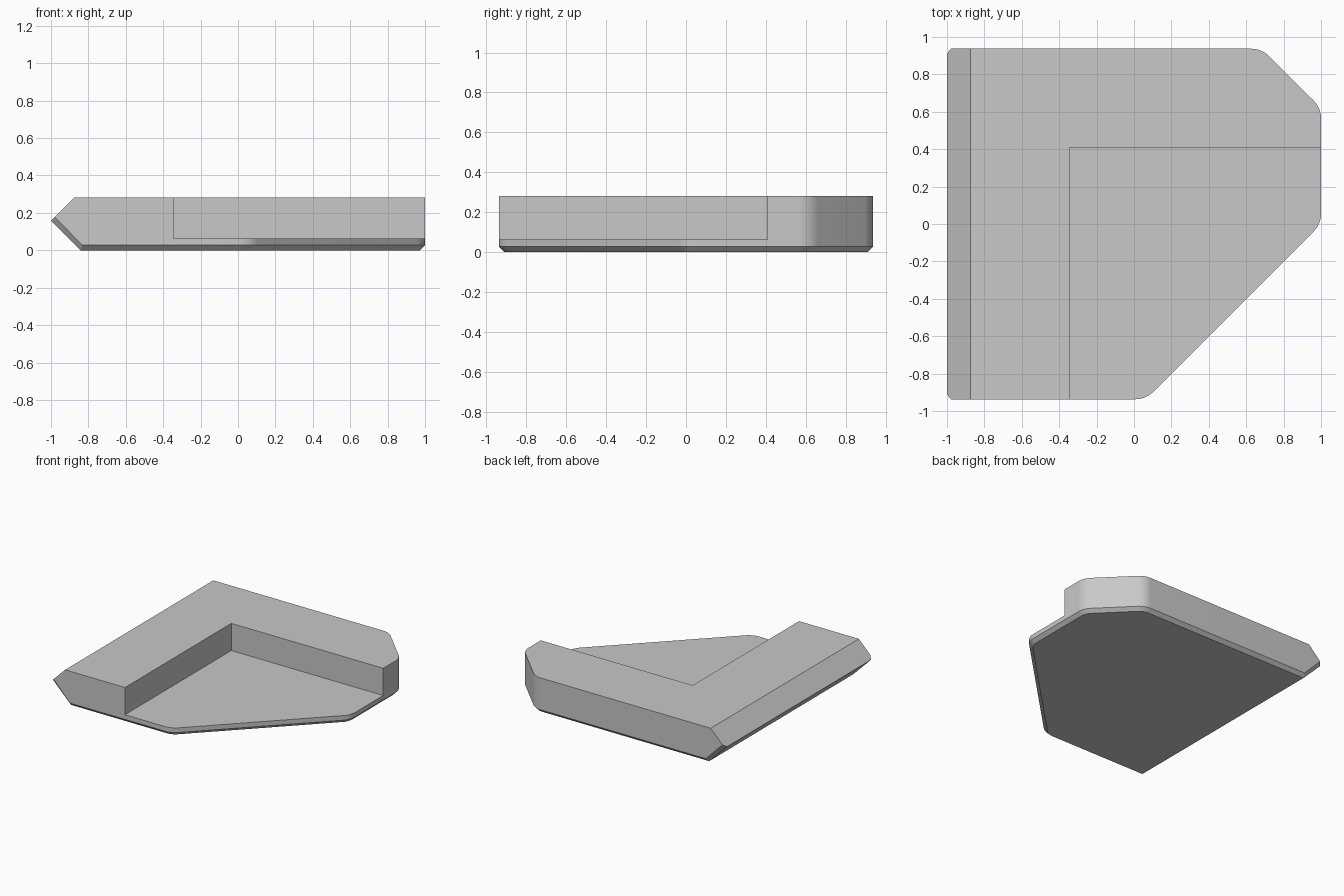
import bpy, bmesh, math
from mathutils import Vector

default = bpy.data.objects.get("Cube")
if default:
    bpy.data.objects.remove(default, do_unlink=True)

HALF_Y, HEIGHT, CHAMFER, RADIUS = 0.937, 0.282, 0.027, 0.135
TIP_Z, FLOOR_Z = 0.157, 0.064

grey = bpy.data.materials.new("grey")
grey.use_nodes = True
grey.diffuse_color = (0.58, 0.58, 0.58, 1)
grey.node_tree.nodes["Principled BSDF"].inputs["Base Color"].default_value = (0.58, 0.58, 0.58, 1)


def rounded(corner, start, inset, steps=10):
    """Arc turning 45 degrees inside an outline corner, from the start angle."""
    middle = math.radians(start + 22.5)
    reach = RADIUS / math.cos(math.radians(22.5))
    centre = Vector(corner) - reach * Vector((math.cos(middle), math.sin(middle)))
    for i in range(steps + 1):
        a = math.radians(start + 45 * i / steps)
        yield centre + (RADIUS - inset) * Vector((math.cos(a), math.sin(a)))


# Convex slab: rounded corners, wedge edge on the right, chamfered underside
corners = [((0.063, -HALF_Y), -90), ((1, 0), -45), ((1, 0.62), 0), ((0.683, HALF_Y), 45)]
points = []
for z, inset in ((0, CHAMFER), (CHAMFER, 0), (HEIGHT, 0)):
    for corner, start in corners:
        points += [(p.x, p.y, z) for p in rounded(corner, start, inset)]

wedge = [(-1 + HEIGHT - TIP_Z, HEIGHT, 0), (-0.979, TIP_Z + 0.021, 0),
         (-0.832, CHAMFER, 0), (-1, TIP_Z, CHAMFER), (-1 + TIP_Z, 0, CHAMFER)]
for x, z, inset in wedge:
    points += [(x, s * (HALF_Y - inset), z) for s in (-1, 1)]

bm = bmesh.new()
for p in points:
    bm.verts.new(p)
hull = bmesh.ops.convex_hull(bm, input=bm.verts)
loose = [v for v in bm.verts if not v.link_faces]
bmesh.ops.delete(bm, geom=loose, context='VERTS')
bmesh.ops.dissolve_limit(bm, angle_limit=math.radians(1), verts=bm.verts, edges=bm.edges)
bmesh.ops.recalc_face_normals(bm, faces=bm.faces)
mesh = bpy.data.meshes.new("corner_slab")
bm.to_mesh(mesh)
bm.free()
mesh.materials.append(grey)
slab = bpy.data.objects.new("corner_slab", mesh)
bpy.context.collection.objects.link(slab)

# Cutter for the open step, leaving an L-shaped raised rim
low, high = Vector((-0.345, -1.5, FLOOR_Z)), Vector((1.5, 0.408, 0.6))
bpy.ops.mesh.primitive_cube_add(size=1, location=(low + high) / 2)
cutter = bpy.context.object
cutter.name = "step_cutter"
cutter.scale = high - low
cutter.data.materials.append(grey)
cutter.hide_render = True
cutter.display_type = 'WIRE'
bpy.context.view_layer.update()

cut = slab.modifiers.new("step", 'BOOLEAN')
cut.operation = 'DIFFERENCE'
cut.solver = 'EXACT'
cut.object = cutter

# Apply the cut, then smooth only the rounded corners
bpy.ops.object.select_all(action='DESELECT')
slab.select_set(True)
bpy.context.view_layer.objects.active = slab
bpy.ops.object.modifier_apply(modifier=cut.name)
bpy.data.objects.remove(cutter, do_unlink=True)
bpy.ops.object.shade_smooth_by_angle(angle=math.radians(20))
